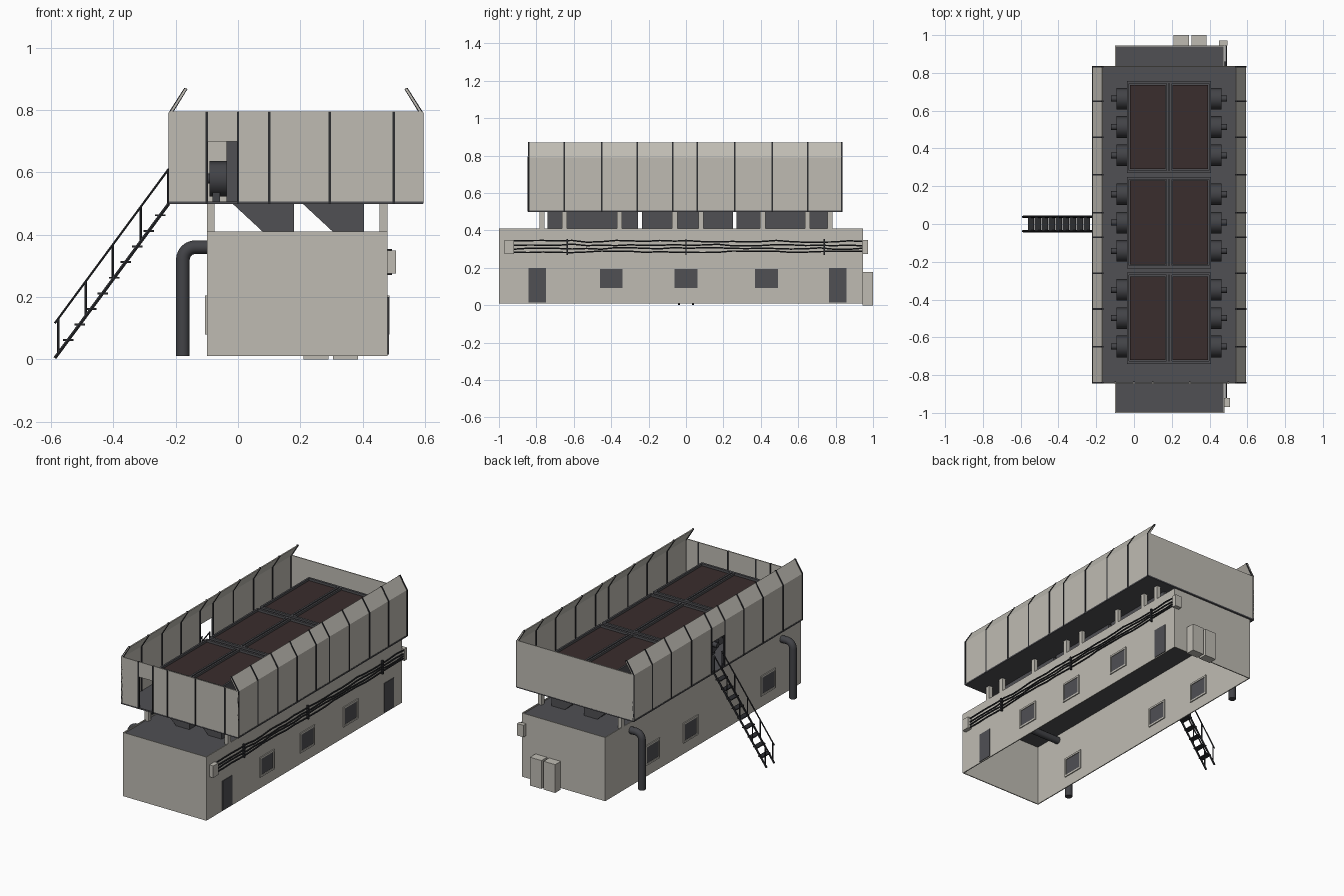
import bpy, bmesh, math, random
from mathutils import Vector

random.seed(4)
cube = bpy.data.objects.get("Cube")
if cube:
    bpy.data.objects.remove(cube, do_unlink=True)


def material(name, r, g, b):
    m = bpy.data.materials.new(name)
    m.use_nodes = True
    m.diffuse_color = (r, g, b, 1)
    m.node_tree.nodes["Principled BSDF"].inputs["Base Color"].default_value = (r, g, b, 1)
    return m


CREAM = material("warm_grey_panel", 0.52, 0.50, 0.45)
DARK = material("dark_grey_metal", 0.08, 0.08, 0.088)
PIPE = material("pipe_grey", 0.055, 0.056, 0.063)
BLACK = material("charcoal_steel", 0.025, 0.026, 0.03)
BROWN = material("dark_brown_grille", 0.041, 0.026, 0.026)


def finish(name, bm, mat):
    bmesh.ops.recalc_face_normals(bm, faces=bm.faces[:])
    me = bpy.data.meshes.new(name)
    bm.to_mesh(me)
    bm.free()
    me.materials.append(mat)
    ob = bpy.data.objects.new(name, me)
    bpy.context.collection.objects.link(ob)
    return ob


def boxes(name, mat, spans):
    """One object from (x0, x1, y0, y1, z0, z1) spans."""
    bm = bmesh.new()
    for x0, x1, y0, y1, z0, z1 in spans:
        vs = bmesh.ops.create_cube(bm, size=1)["verts"]
        for v in vs:
            v.co = ((x0 + x1) / 2 + v.co.x * (x1 - x0),
                    (y0 + y1) / 2 + v.co.y * (y1 - y0),
                    (z0 + z1) / 2 + v.co.z * (z1 - z0))
    return finish(name, bm, mat)


def prisms(name, mat, parts):
    """Extrude xz outlines along y: (outline, y0, y1)."""
    bm = bmesh.new()
    for outline, y0, y1 in parts:
        a = [bm.verts.new((x, y0, z)) for x, z in outline]
        b = [bm.verts.new((x, y1, z)) for x, z in outline]
        bm.faces.new(a)
        bm.faces.new(b[::-1])
        for i in range(len(a)):
            j = (i + 1) % len(a)
            bm.faces.new((a[i], b[i], b[j], a[j]))
    return finish(name, bm, mat)


def tubes(name, mat, paths, radius, sides=2):
    cu = bpy.data.curves.new(name, "CURVE")
    cu.dimensions = "3D"
    cu.bevel_depth = radius
    cu.bevel_resolution = sides
    cu.use_fill_caps = True
    for path in paths:
        s = cu.splines.new("POLY")
        s.points.add(len(path) - 1)
        for p, co in zip(s.points, path):
            p.co = (*co, 1)
    cu.materials.append(mat)
    ob = bpy.data.objects.new(name, cu)
    bpy.context.collection.objects.link(ob)
    bpy.ops.object.select_all(action="DESELECT")
    ob.select_set(True)
    bpy.context.view_layer.objects.active = ob
    bpy.ops.object.convert(target="MESH")
    bpy.ops.object.shade_smooth_by_angle(angle=math.radians(50))
    return ob


# Lower building, open underneath
L, R, F, B, T = -0.10, 0.48, -1.0, 0.945, 0.006
boxes("building_walls", CREAM, [
    (L, L + T, F, B, 0.01, 0.41), (R - T, R, F, B, 0.01, 0.41),
    (L, R, F, F + T, 0.01, 0.41), (L, R, B - T, B, 0.01, 0.41)])
boxes("building_roof", DARK, [(L + T, R - T, F + T, B - T, 0.396, 0.403)])

# Doors and windows
boxes("side_doors", DARK, [(R - 0.001, R + 0.004, y - 0.047, y + 0.047, 0.015, 0.2)
                           for y in (-0.795, 0.812)])
spots = [(R - T / 2, y) for y in (-0.4, 0, 0.43)] + [(L + T / 2, y) for y in (-0.67, 0.1, 0.48)]
boxes("window_frames", CREAM, [s for x, y in spots for s in (
    (x - 0.009, x + 0.009, y - 0.072, y - 0.061, 0.08, 0.205),
    (x - 0.009, x + 0.009, y + 0.061, y + 0.072, 0.08, 0.205),
    (x - 0.009, x + 0.009, y - 0.072, y + 0.072, 0.08, 0.091),
    (x - 0.009, x + 0.009, y - 0.072, y + 0.072, 0.194, 0.205))])
boxes("window_glass", DARK, [(x - 0.005, x + 0.005, y - 0.062, y + 0.062, 0.09, 0.195)
                             for x, y in spots])

# Rear cabinets
boxes("rear_cabinets", CREAM, [(x, x + 0.08, B, 1.0, 0.0, 0.178) for x in (0.21, 0.305)])

# Cable run with junction boxes and brackets
boxes("junction_boxes", CREAM, [(R, 0.507, -0.97, -0.92, 0.275, 0.35),
                                (0.45, 0.495, B, 0.972, 0.275, 0.35)])
boxes("cable_brackets", BLACK, [(R, 0.494, y - 0.004, y + 0.004, 0.27, 0.355)
                                for y in (-0.635, 0, 0.74)])
cables = []
for z in (0.286, 0.304, 0.322, 0.342):
    cables.append([(0.489, -0.92 + 1.87 * i / 24, z + random.uniform(-0.005, 0.005))
                   for i in range(25)])
tubes("wall_cables", BLACK, cables, 0.0045, 1)

# Elbow pipes entering the building
bend = [(-0.137 - 0.04 * math.sin(a), 0.32 + 0.04 * math.cos(a))
        for a in [i * math.pi / 12 for i in range(7)]]
tubes("elbow_pipes", PIPE, [[(x, y, z) for x, z in [(0.3, 0.36)] + bend + [(-0.177, 0.01)]]
                            for y in (-0.81, 0.69)], 0.022, 4)

# Columns and hoppers between building and deck
boxes("deck_columns", CREAM, [(x, x + 0.025, y - 0.014, y + 0.014, 0.4, 0.502)
                              for x in (L, R - 0.025)
                              for y in (-0.77, -0.65, -0.355, -0.06, 0.08, 0.41, 0.65, 0.77)])
units = [(-0.74, -0.257), (-0.235, 0.25), (0.27, 0.757)]
prisms("hoppers", DARK, [([(x - 0.2, 0.502), (x, 0.502), (x, 0.4), (x - 0.09, 0.4)], y0, y1)
                         for x in (0.18, 0.405) for y0, y1 in units])

# Deck and screen walls
X0, X1, Y0, Y1, MID = -0.222, 0.594, -0.845, 0.837, 0.186
boxes("deck", DARK, [(X0, X1, Y0, Y1, 0.498, 0.507)])


def side(s, x):
    """Distance inward from a side wall, on side s."""
    return MID + s * ((X1 - X0) / 2 - x)


def screen(s, z0):
    return [(side(s, x), z) for x, z in
            ((0.002, z0), (0.002, 0.79), (0.052, 0.87), (0.057, 0.867), (0.007, 0.788), (0.007, z0))]


GAP0, GAP1, DOOR = -0.07, 0.06, 0.70
prisms("side_screens", CREAM, [
    (screen(1, 0.506), Y0, Y1), (screen(-1, 0.506), Y0, GAP0),
    (screen(-1, DOOR), GAP0, GAP1), (screen(-1, 0.506), GAP1, Y1)])
boxes("end_screens", CREAM, [
    (X0, X1, Y1 - 0.006, Y1, 0.505, 0.795), (X0, L, Y0, Y0 + 0.006, 0.505, 0.795),
    (L, 0, Y0, Y0 + 0.006, DOOR, 0.795), (0, X1, Y0, Y0 + 0.006, 0.505, 0.795)])

# Screen posts follow the bent wall
post = [(-0.001, 0.5), (-0.001, 0.792), (0.05, 0.872), (0.06, 0.868), (0.011, 0.788), (0.011, 0.5)]
prisms("side_posts", BLACK, [([(side(s, x), z) for x, z in post], y - 0.004, y + 0.004)
                             for s in (-1, 1)
                             for y in (-0.841, -0.65, -0.45, -0.26, GAP0, GAP1, 0.26, 0.46, 0.65, 0.833)])
boxes("front_posts", BLACK, [(x - 0.004, x + 0.004, Y0 - 0.003, Y0 + 0.01, 0.5, 0.795)
                             for x in (L, 0, 0.1, 0.295, 0.5)])

# Cooler units: casing, top frame and grilles
U0, U1, TOP = -0.037, 0.408, 0.71
boxes("cooler_casings", DARK, [(U0, U1, y0, y1, 0.505, TOP) for y0, y1 in units])
frame, grille = [], []
for y0, y1 in units:
    for x in (U0, 0.171, 0.189, U1 - 0.011):
        frame.append((x, x + 0.011, y0, y1, TOP, 0.733))
    for y in (y0, y1 - 0.014):
        frame.append((U0, U1, y, y + 0.014, TOP, 0.733))
    for x in (-0.022, 0.203):
        grille.append((x, x + 0.19, y0 + 0.02, y1 - 0.02, TOP - 0.002, 0.722))
boxes("cooler_frames", DARK, frame)
boxes("cooler_grilles", BROWN, grille)

# Fan motors on both sides of every unit
drums, shafts, feet = [], [], []
for x, s in ((U0, -1), (U1, 1)):
    for y0, y1 in units:
        for k in (-0.15, 0, 0.15):
            y = (y0 + y1) / 2 + k
            drums.append([(x, y, 0.58), (x + s * 0.055, y, 0.58)])
            shafts.append([(x + s * 0.05, y, 0.58), (x + s * 0.085, y, 0.58)])
            a, b = sorted((x + s * 0.02, x + s * 0.045))
            feet.append((a, b, y - 0.03, y + 0.03, 0.505, 0.55))
tubes("motor_drums", PIPE, drums, 0.057, 2)
tubes("motor_shafts", PIPE, shafts, 0.016, 2)
boxes("motor_feet", PIPE, feet)

# Stair with handrails
foot, head = Vector((-0.588, 0, 0.004)), Vector((-0.222, 0, 0.5))
rails, stringers, treads = [], [], []
for y in (-0.038, 0.038):
    off, up = Vector((0, y, 0)), Vector((0, 0, 0.112))
    stringers.append([foot + off, head + off])
    rails.append([foot + off + up, head + off + up])
    for t in (0.03, 0.27, 0.51, 0.755, 0.995):
        p = foot.lerp(head, t) + off
        rails.append([p, p + up])
for i in range(9):
    p = foot.lerp(head, (i + 1.15) / 9.9)
    treads.append((p.x - 0.017, p.x + 0.017, -0.038, 0.038, p.z - 0.003, p.z + 0.003))
tubes("stair_stringers", BLACK, stringers, 0.006, 1)
tubes("stair_handrails", BLACK, rails, 0.004, 1)
boxes("stair_treads", BLACK, treads)
